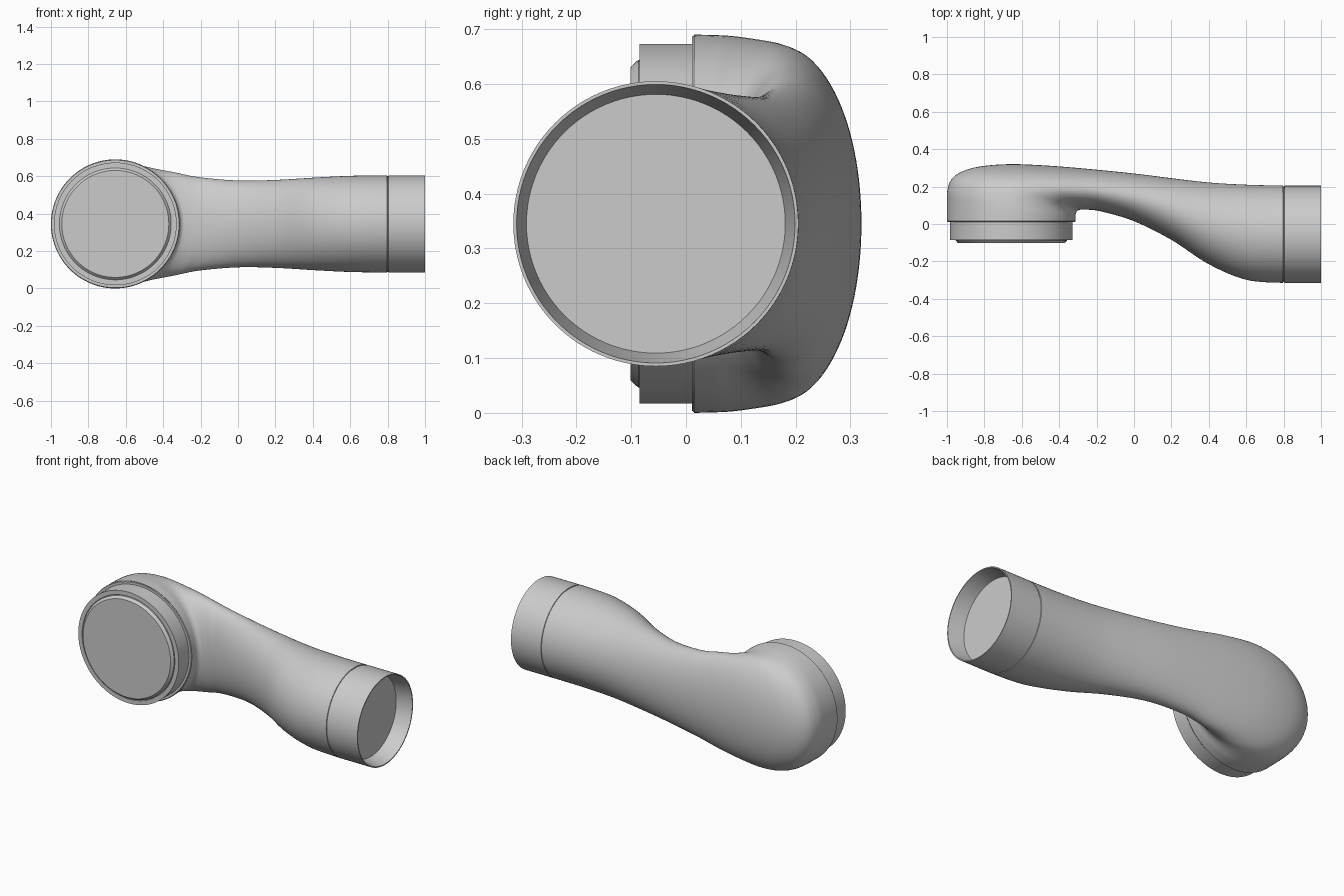
import bpy, bmesh, math
from mathutils import Vector

if "Cube" in bpy.data.objects:
    bpy.data.objects.remove(bpy.data.objects["Cube"])

SIDES = 96
AXIS_Z = 0.345

grey = bpy.data.materials.new("plain grey")
grey.use_nodes = True
grey.diffuse_color = (0.6, 0.6, 0.6, 1)
grey.node_tree.nodes["Principled BSDF"].inputs["Base Color"].default_value = (0.6, 0.6, 0.6, 1)


def skin_rings(name, rings, angle=30):
    """Join successive closed rings of points into one smooth-shaded surface."""
    bm = bmesh.new()
    loops = [[bm.verts.new(point) for point in ring] for ring in rings]
    for first, second in zip(loops, loops[1:]):
        for i in range(SIDES):
            j = (i + 1) % SIDES
            bm.faces.new((first[i], first[j], second[j], second[i]))
    bmesh.ops.remove_doubles(bm, verts=bm.verts, dist=0.00001)
    bmesh.ops.recalc_face_normals(bm, faces=bm.faces)
    mesh = bpy.data.meshes.new(name)
    bm.to_mesh(mesh)
    bm.free()
    mesh.materials.append(grey)
    obj = bpy.data.objects.new(name, mesh)
    bpy.context.collection.objects.link(obj)
    bpy.ops.object.select_all(action='DESELECT')
    obj.select_set(True)
    bpy.context.view_layer.objects.active = obj
    bpy.ops.object.shade_smooth_by_angle(angle=math.radians(angle))
    return obj


def oval(center, half_width, half_height):
    """Ring spanned by a horizontal vector and the vertical."""
    up = Vector((0, 0, half_height))
    steps = [2 * math.pi * i / SIDES for i in range(SIDES)]
    return [center + half_width * math.cos(a) + up * math.sin(a) for a in steps]


def lathe(name, profile, origin, axis, side):
    """Turn a (radius, distance) profile about a horizontal axis."""
    rings = [oval(origin + axis * d, side * r, r) for r, d in profile]
    return skin_rings(name, rings)


def catmull(a, b, c, d, t):
    return 0.5 * (2 * b + (c - a) * t + (2 * a - 5 * b + 4 * c - d) * t ** 2
                  + (3 * b - a - 3 * c + d) * t ** 3)


# Elbow sections: inner x, inner y, outer x, outer y, half height
sections = [
    (-.312, .015, -1, .015, .345),
    (-.312, .04, -1, .11, .343),
    (-.311, .055, -.998, .18, .338),
    (-.307, .065, -.975, .24, .332),
    (-.30, .072, -.92, .28, .325),
    (-.29, .076, -.82, .308, .315),
    (-.27, .077, -.66, .32, .297),
    (-.24, .076, -.46, .312, .277),
    (-.17, .066, -.25, .295, .25),
    (0, .015, 0, .27, .232),
    (.2, -.085, .2, .245, .235),
    (.4, -.215, .4, .222, .247),
    (.6, -.298, .6, .21, .257),
    (.797, -.315, .797, .205, .26),
]

# Curved pipe body
rings = []
last = len(sections) - 1
for k in range(last):
    keys = [sections[min(max(k + o, 0), last)] for o in (-1, 0, 1, 2)]
    for step in range(8 + (k == last - 1)):
        ix, iy, ox, oy, half = [catmull(*values, step / 8) for values in zip(*keys)]
        inner, outer = Vector((ix, iy, AXIS_Z)), Vector((ox, oy, AXIS_Z))
        rings.append(oval((inner + outer) / 2, (inner - outer) / 2, half))
skin_rings("pipe_body", rings)

# Mouth collar with a chamfered lip and closing disc, facing the front
mouth = Vector((-.656, .015, AXIS_Z))
lathe("mouth_collar",
      [(.344, 0), (.341, .004), (.328, .004), (.328, .1), (.303, .1), (.303, .094),
       (.299, .094), (.299, .102), (.286, .116), (0, .116)],
      mouth, Vector((0, -1, 0)), Vector((1, 0, 0)))

# Outlet sleeve with a narrow seam, hollow end and recessed disc
outlet = Vector((.797, -.055, AXIS_Z))
lathe("outlet_sleeve",
      [(.26, 0), (.256, .001), (.256, .006), (.26, .007), (.26, .203),
       (.254, .203), (.236, .11), (.232, .11), (0, .11)],
      outlet, Vector((1, 0, 0)), Vector((0, 1, 0)))
